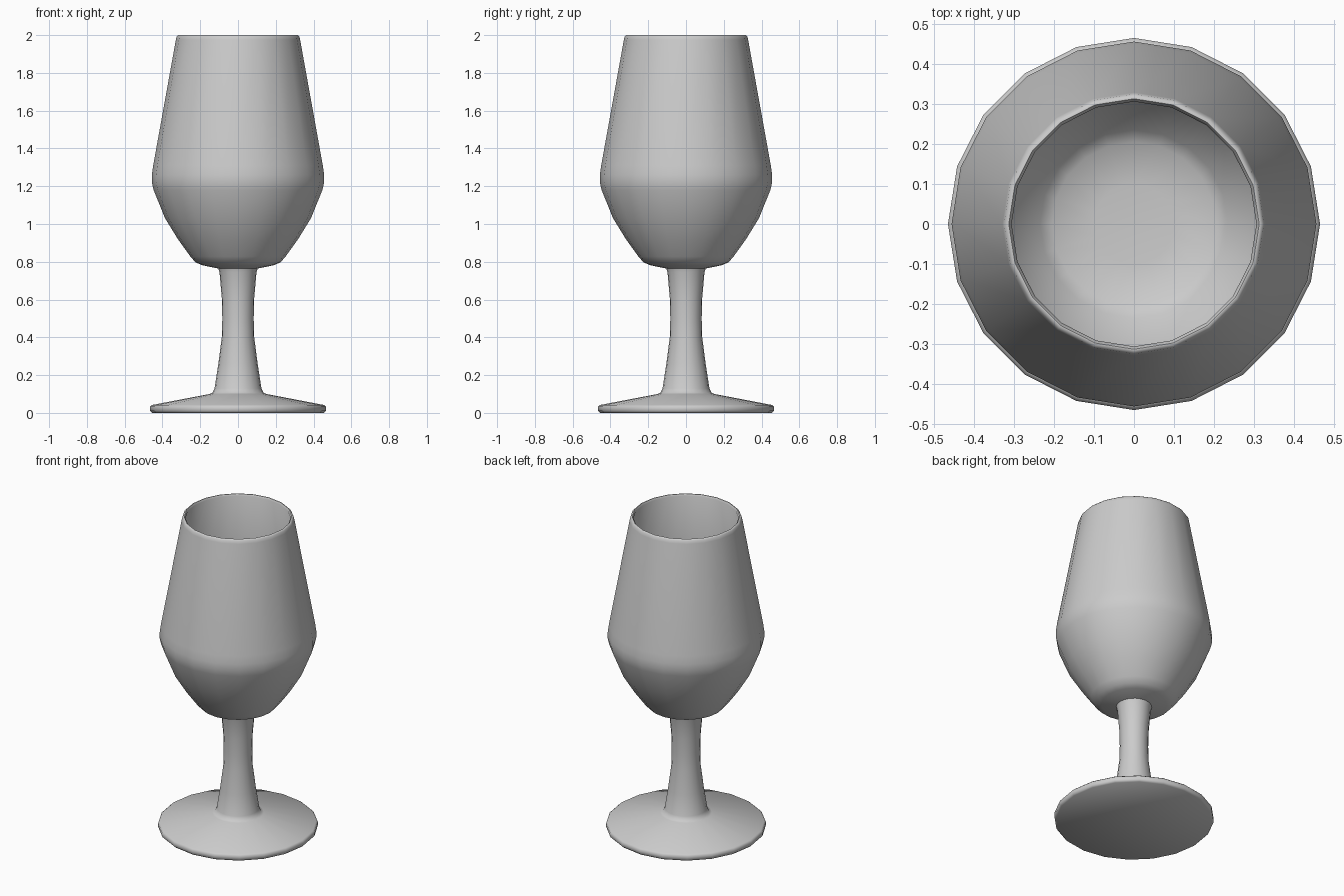
import bpy, bmesh, math

if "Cube" in bpy.data.objects:
    bpy.data.objects.remove(bpy.data.objects["Cube"])

SIDES = 20

# Closed half-profile (radius, height): foot, stem, bowl outside, rim, bowl inside
foot = [(0, 0), (0.455, 0), (0.465, 0.01), (0.465, 0.033), (0.455, 0.042), (0.15, 0.10)]
stem = [(0.135, 0.107), (0.124, 0.13), (0.104, 0.26), (0.086, 0.4), (0.083, 0.5), (0.086, 0.61), (0.098, 0.745), (0.104, 0.764)]
bowl_outside = [(0.19, 0.782), (0.225, 0.797), (0.252, 0.828), (0.317, 0.918), (0.386, 1.03), (0.447, 1.18),
                (0.456, 1.22), (0.456, 1.26), (0.449, 1.31), (0.329, 1.975)]
rim = [(0.325, 1.993), (0.318, 2.0), (0.313, 2.0), (0.306, 1.99)]
bowl_inside = [(0.43, 1.31), (0.437, 1.25), (0.428, 1.19), (0.366, 1.035), (0.298, 0.925),
               (0.235, 0.845), (0.205, 0.822), (0.1, 0.812), (0, 0.81)]
profile = foot + stem + bowl_outside + rim + bowl_inside

# Lathe the profile around z
bm = bmesh.new()
verts = [bm.verts.new((r, 0, z)) for r, z in profile]
edges = [bm.edges.new(pair) for pair in zip(verts, verts[1:])]
bmesh.ops.spin(bm, geom=verts + edges, axis=(0, 0, 1), cent=(0, 0, 0),
               angle=math.tau, steps=SIDES)
bmesh.ops.remove_doubles(bm, verts=bm.verts, dist=0.0005)
bmesh.ops.recalc_face_normals(bm, faces=bm.faces)

mesh = bpy.data.meshes.new("wine_glass")
bm.to_mesh(mesh)
bm.free()
glass = bpy.data.objects.new("wine_glass", mesh)
bpy.context.collection.objects.link(glass)

# Smooth shading, keeping hard corners at the foot and under the bowl
bpy.context.view_layer.objects.active = glass
glass.select_set(True)
bpy.ops.object.shade_smooth_by_angle(angle=math.radians(50))
